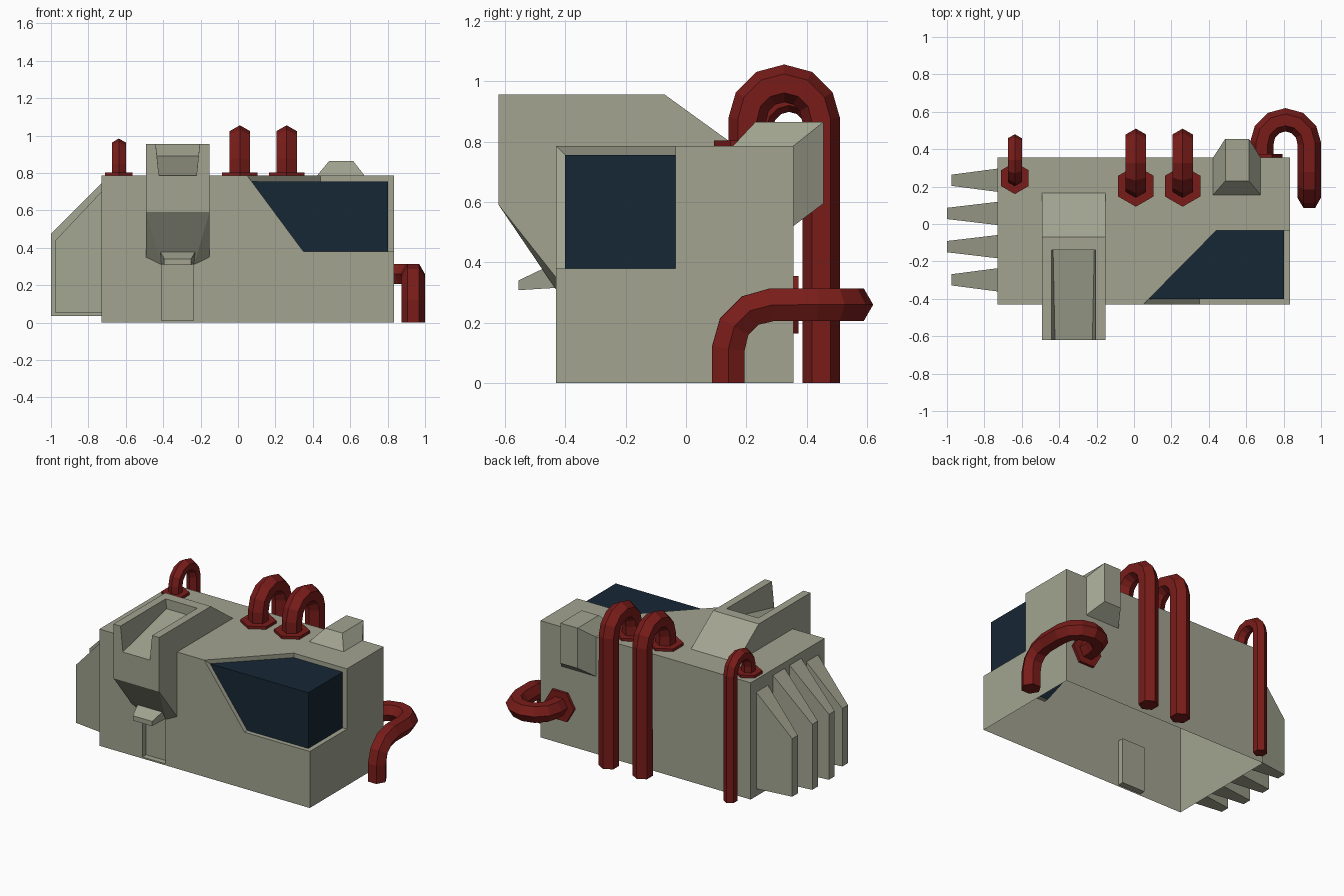
import bpy, bmesh
from math import sin, cos, pi
from mathutils import Vector, Matrix

if "Cube" in bpy.data.objects:
    bpy.data.objects.remove(bpy.data.objects["Cube"])


def material(name, rgb):
    m = bpy.data.materials.new(name)
    m.diffuse_color = (*rgb, 1)
    m.use_nodes = True
    m.node_tree.nodes["Principled BSDF"].inputs["Base Color"].default_value = m.diffuse_color
    return m


HULL = material("hull_paint", (0.36, 0.37, 0.28))
GLASS = material("dark_glass", (0.008, 0.02, 0.035))
RED = material("red_pipe", (0.19, 0.012, 0.01))


def build(name, faces, mat):
    """Make a flat-shaded object from faces given as lists of points."""
    bm = bmesh.new()
    for f in faces:
        bm.faces.new([bm.verts.new(p) for p in f])
    bmesh.ops.remove_doubles(bm, verts=bm.verts, dist=0.0005)
    bmesh.ops.recalc_face_normals(bm, faces=bm.faces)
    me = bpy.data.meshes.new(name)
    bm.to_mesh(me)
    bm.free()
    me.materials.append(mat)
    ob = bpy.data.objects.new(name, me)
    bpy.context.collection.objects.link(ob)
    return ob


def loft(name, rings, mat):
    """Skin a list of equal-length rings and cap both ends."""
    n = len(rings[0])
    faces = [[a[i], a[(i + 1) % n], b[(i + 1) % n], b[i]]
             for a, b in zip(rings, rings[1:]) for i in range(n)]
    return build(name, faces + [rings[0], rings[-1]], mat)


# Main hull: open-bottomed shell with a recessed corner window and a door recess
X0, X1, Y0, Y1, H = -0.73, 0.835, -0.43, 0.355, 0.785
S, YB, D = 0.38, -0.035, 0.03                   # sill, window back, recess depth
GX, GY, GZ = 0.803, Y0 + D, H - D               # glass planes
A, B, C = (0.05, Y0, H), (0.35, Y0, S), (0.44, YB, H)
E, F, G = (X1, Y0, S), (X1, YB, S), (X1, YB, H)
a, b, c = (0.072, GY, GZ), (0.35, GY, S), (0.44, YB, GZ)
e, f, g, d = (GX, GY, S), (GX, YB, S), (GX, YB, GZ), (GX, GY, GZ)
DL, DR, DB, DT, DY = -0.41, -0.237, 0.01, 0.32, Y0 + 0.04
door_out = [(DL, Y0, DB), (DL, Y0, DT), (DR, Y0, DT), (DR, Y0, DB)]
door_in = [(x, DY, z) for x, y, z in door_out]
fl, fr, br, bl = (X0, Y0), (X1, Y0), (X1, Y1), (X0, Y1)
hull = [
    [(*fl, 0), (DL, Y0, 0), *door_out, (DR, Y0, 0), (*fr, 0), E, B, A, (*fl, H)],
    [(DL, Y0, 0), (DR, Y0, 0), door_out[3], door_out[0]],
    [(*fr, 0), (*br, 0), (*br, H), G, F, E],
    [(*fl, H), A, C, G, (*br, H), (*bl, H)],
    [(*br, 0), (*bl, 0), (*bl, H), (*br, H)],
    [(*bl, 0), (*fl, 0), (*fl, H), (*bl, H)],
    [A, B, b, a], [A, a, c, C], [B, E, F, f, e, b], [C, c, g, f, F, G],
    door_in,
]
for i in range(4):
    j = (i + 1) % 4
    hull.append([door_out[i], door_out[j], door_in[j], door_in[i]])
build("hull", hull, HULL)
build("corner_window", [[a, b, e, d], [a, d, g, c], [d, e, f, g]], GLASS)

# Front housing with an open channel in its top
CX = -0.3225
T, YF, YT, YC = 0.955, -0.62, -0.07, -0.14      # top, front, slope start, channel end


def h(s, y, z):
    return (CX + s, y, z)


W, CW, FW, BW, LW = 0.17, 0.1175, 0.1, 0.11, 0.087
housing = [
    [h(-W, YF, .59), h(W, YF, .59), h(W, YF, T), h(CW, YF, T),
     h(FW, YF, H), h(-FW, YF, H), h(-CW, YF, T), h(-W, YF, T)],
    [h(-W, YF, T), h(-CW, YF, T), h(-CW, YC, T), h(CW, YC, T),
     h(CW, YF, T), h(W, YF, T), h(W, YT, T), h(-W, YT, T)],
    [h(-W, YT, T), h(W, YT, T), h(W, .165, H), h(-W, .165, H)],
    [h(-FW, YF, H), h(FW, YF, H), h(BW, YC, .89), h(-BW, YC, .89)],
    [h(-BW, YC, .89), h(BW, YC, .89), h(CW, YC, T), h(-CW, YC, T)],
    [h(-W, YF, .59), h(W, YF, .59), h(LW, Y0, .31), h(-LW, Y0, .31)],
]
for s in (-1, 1):
    housing += [
        [h(s*W, YF, T), h(s*W, YT, T), h(s*W, .165, H), h(s*W, Y0, H),
         h(s*W, Y0, .35), h(s*W, YF, .59)],
        [h(s*CW, YF, T), h(s*FW, YF, H), h(s*BW, YC, .89), h(s*CW, YC, T)],
        [h(s*W, YF, .59), h(s*W, Y0, .35), h(s*LW, Y0, .31)],
    ]
build("front_housing", housing, HULL)


# Small canopy over the door
def canopy_ring(wt, wb, yt, yb, zt, zb):
    return [h(-wt, yt, zt), h(wt, yt, zt), h(wb, yb, zb), h(-wb, yb, zb)]


loft("door_canopy", [canopy_ring(.095, .087, Y0, Y0, .385, .315),
                     canopy_ring(.095, .087, -.465, -.44, .383, .315),
                     canopy_ring(.072, .072, -.555, -.555, .34, .308)], HULL)

# Tapered cooling fins on the left end, outer pair smaller
for i in range(4):
    yc = 0.234 - 0.1775 * i
    tip, tz, bz, top = ((-0.975, .44, .05, .70), (-1.0, .475, .035, .745))[i in (1, 2)]
    prof = [(X0, bz, .062), (X0, top, .062), (tip, tz, .03), (tip, bz, .03)]
    loft(f"fin_{i + 1}", [[(x, yc + s * w, z) for x, z, w in prof] for s in (-1, 1)], HULL)

# Bevelled block wrapping the rear top edge
base = [(.155, H), (Y1, H), (Y1, .52)]
outer = [(.23, .865), (.455, .865), (.455, .595)]
block = []
for k in range(2):
    block.append([(x, *outer[k + i]) for x, i in ((.488, 0), (.615, 0), (.615, 1), (.488, 1))])
    for xb, xo in ((.422, .488), (.677, .615)):
        block.append([(xb, *base[k]), (xo, *outer[k]), (xo, *outer[k+1]), (xb, *base[k+1])])
for k in (0, 2):
    block.append([(.422, *base[k]), (.677, *base[k]), (.615, *outer[k]), (.488, *outer[k])])
build("rear_block", block, HULL)


# Hexagonal pipes with flanges
def hexagon(center, u, v, r):
    return [center + r * (u * cos(k * pi / 3) + v * sin(k * pi / 3)) for k in range(6)]


def pipe(name, path, u, r):
    path = [Vector(p) for p in path]
    u = Vector(u)
    segs = [(q - p).normalized() for p, q in zip(path, path[1:])]
    prev, rings = segs[0], []
    for i, p in enumerate(path):
        t = (segs[max(i - 1, 0)] + segs[min(i, len(segs) - 1)]).normalized()
        u = prev.rotation_difference(t) @ u
        rings.append(hexagon(p, u, t.cross(u), r))
        prev = t
    loft(name, rings, RED)


def flange(name, p, axis, u, r):
    p, axis, u = Vector(p), Vector(axis), Vector(u)
    loft(name, [hexagon(p + axis * o, u, axis.cross(u), r) for o in (0, .018)], RED)


def arc(n, start, end):
    return [(cos(t), sin(t)) for t in (start + (end - start) * k / n for k in range(n + 1))]


# Three pipes arching from the roof down the back
for i, (x, yc, ra, zc, r, fr_) in enumerate([(.01, .325, .1225, .87, .0625, .11),
                                             (.26, .325, .1225, .87, .0625, .11),
                                             (-.637, .341, .096, .845, .043, .085)]):
    path = [(x, yc - ra, H)] + [(x, yc + ra * p, zc + ra * q) for p, q in arc(6, pi, 0)]
    pipe(f"roof_pipe_{i + 1}", path + [(x, yc + ra, 0)], (0, 1, 0), r)
    flange(f"roof_pipe_flange_{i + 1}", (x, yc - ra, H), (0, 0, 1), (0, 1, 0), fr_)

# Pipe leaving the back, looping round the side and down to the ground
path = [(.683, Y1, .26)]
path += [(.81 + .127 * p, .43 + .127 * q, .26) for p, q in arc(6, pi, 0)]
path += [(.937, .285 - .145 * q, .115 + .145 * p) for p, q in arc(3, 0, pi / 2)]
pipe("side_pipe", path + [(.937, .14, 0)], (1, 0, 0), .0625)
flange("side_pipe_flange", (.683, Y1, .26), (0, 1, 0), (1, 0, 0), .11)
